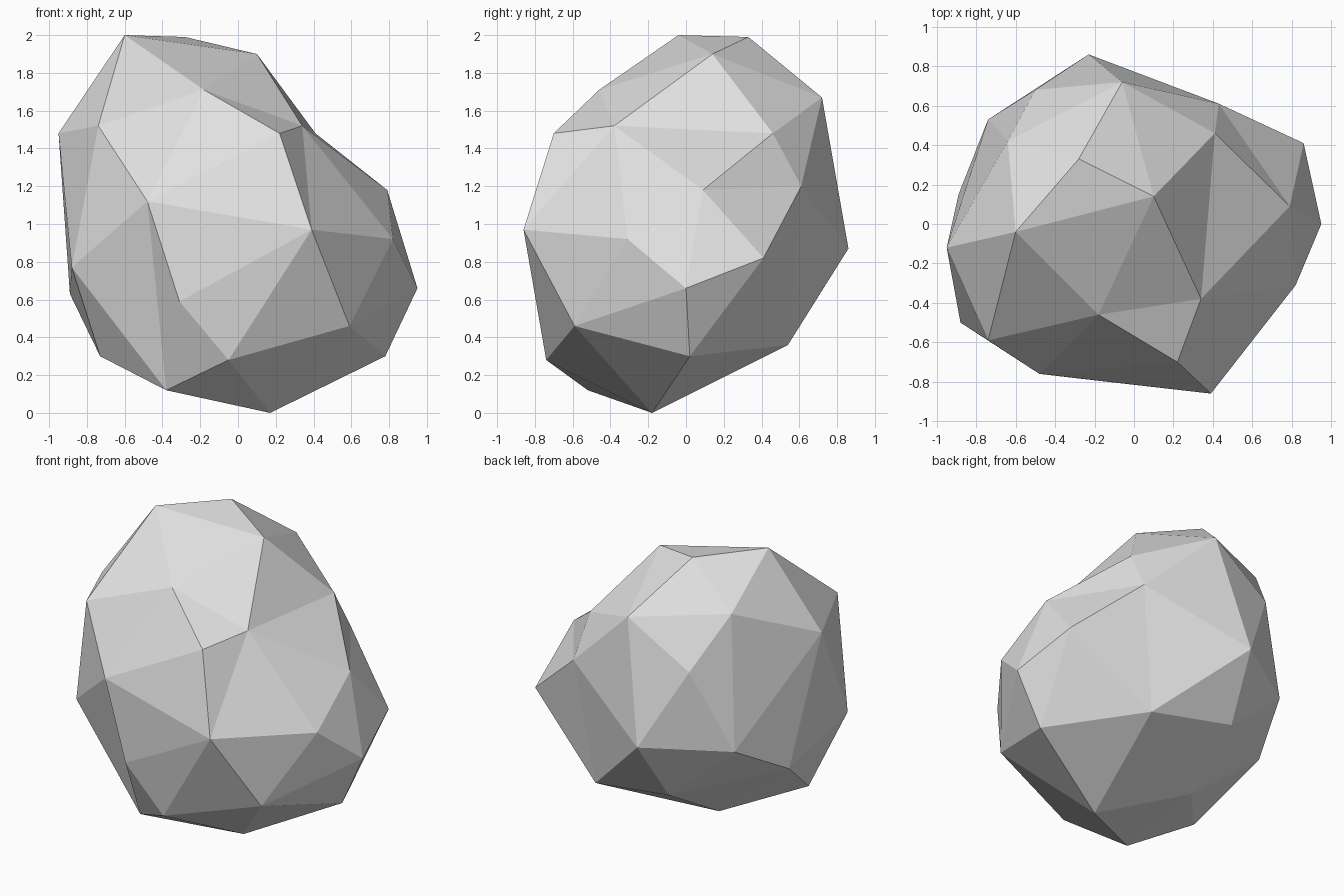
import bpy
import bmesh

cube = bpy.data.objects.get("Cube")
if cube:
    bpy.data.objects.remove(cube, do_unlink=True)

# Corners of the boulder, grouped by level, each with a one-letter tag
crown = {
    "A": (-.6, -.04, 2), "B": (-.28, .33, 1.99), "C": (.1, .14, 1.9),
    "D": (-.18, -.46, 1.71), "X": (-.06, .72, 1.67), "c": (-.64, .42, 1.73),
}
shoulder = {
    "E": (-.74, -.59, 1.52), "F": (-.95, -.12, 1.48), "G": (.22, -.7, 1.48),
    "H": (.34, -.38, 1.52), "I": (.41, .46, 1.48), "d": (-.5, .68, 1.39),
    "J": (-.48, -.76, 1.12), "L": (.79, .09, 1.18), "Y": (.43, .61, 1.2),
}
waist = {
    "K": (.39, -.86, .97), "M": (.82, -.31, .92), "N": (.95, 0, .66),
    "O": (-.31, -.78, .59), "P": (-.88, -.5, .77), "Q": (-.89, .15, .63),
    "Z": (-.23, .86, .87), "a": (.86, .41, .82), "e": (-.74, .53, .85),
}
base = {
    "R": (-.73, -.29, .3), "S": (-.38, -.52, .12), "T": (-.05, -.74, .28),
    "U": (.59, -.59, .46), "V": (.78, .02, .3), "W": (.17, -.18, 0),
    "b": (.31, .54, .36), "f": (-.35, .14, .19), "g": (-.29, .6, .46),
}
# Pairs of corners joined by a shallow valley or crease
creases = ["DH", "DJ", "HK", "HI", "JS", "LY", "Yb"]


def fold(bm, start, end):
    """Turn the ridge between two faces so it runs from start to end."""
    if bm.edges.get((start, end)):
        return
    for edge in start.link_edges[:] + [e for f in start.link_faces for e in f.edges]:
        if len(edge.link_faces) != 2:
            continue
        tips = {v for f in edge.link_faces for v in f.verts} - set(edge.verts)
        if tips == {start, end}:
            sides = list(edge.verts)
            bm.edges.remove(edge)
            for side in sides:
                bm.faces.new((start, end, side))
            return


def sink(bm, vert):
    """Join a corner lying inside the shell to the face nearest to it."""
    face = min(bm.faces, key=lambda f: abs((vert.co - f.verts[0].co).dot(f.normal))
               + (vert.co - f.calc_center_median()).length)
    ring = list(face.verts)
    bm.faces.remove(face)
    for i, corner in enumerate(ring):
        bm.faces.new((corner, ring[(i + 1) % len(ring)], vert))


# Shell: tight skin around all corners, then the creases
bm = bmesh.new()
corners = {tag: bm.verts.new(co)
           for level in (crown, shoulder, waist, base)
           for tag, co in level.items()}
bmesh.ops.convex_hull(bm, input=list(bm.verts))
bm.normal_update()
for vert in corners.values():
    if not vert.link_faces:
        sink(bm, vert)
for sweep in range(3):
    for start, end in creases:
        fold(bm, corners[start], corners[end])
bmesh.ops.recalc_face_normals(bm, faces=list(bm.faces))

mesh = bpy.data.meshes.new("boulder")
bm.to_mesh(mesh)
bm.free()
boulder = bpy.data.objects.new("boulder", mesh)
bpy.context.collection.objects.link(boulder)

# Plain stone colour
stone = bpy.data.materials.new("light grey stone")
stone.use_nodes = True
grey = (.75, .75, .75, 1)
stone.diffuse_color = grey
shader = next(n for n in stone.node_tree.nodes if n.type == "BSDF_PRINCIPLED")
shader.inputs["Base Color"].default_value = grey
shader.inputs["Roughness"].default_value = .9
mesh.materials.append(stone)
